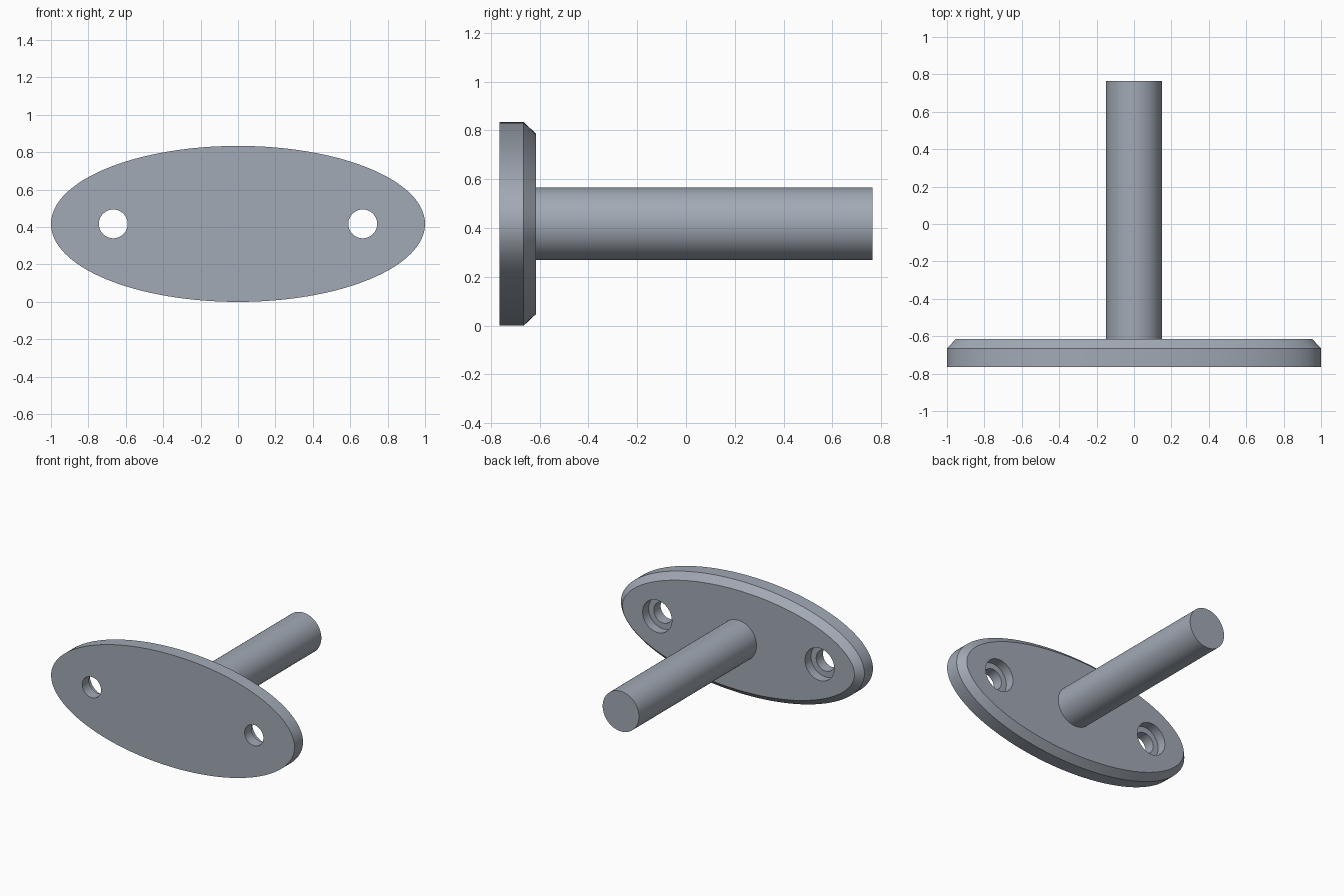
import bpy, bmesh, math
from mathutils import Vector

if "Cube" in bpy.data.objects:
    bpy.data.objects.remove(bpy.data.objects["Cube"], do_unlink=True)

HALF_W, HALF_H = 1.0, 0.417
MID_Z = HALF_H
FRONT, EDGE, BACK, TIP = -0.765, -0.665, -0.615, 0.765
BEVEL = 0.047

steel = bpy.data.materials.new("blue_grey_steel")
steel.use_nodes = True
colour = (0.36, 0.40, 0.46, 1)
steel.diffuse_color = colour
steel.node_tree.nodes["Principled BSDF"].inputs["Base Color"].default_value = colour


def ellipse_ring(y, inset, count=128):
    """Points of an ellipse moved inward along its normals."""
    ring = []
    for i in range(count):
        a = math.tau * i / count
        normal = Vector((HALF_H * math.cos(a), 0, HALF_W * math.sin(a))).normalized()
        point = Vector((HALF_W * math.cos(a), y, MID_Z + HALF_H * math.sin(a)))
        ring.append(point - normal * inset)
    return ring


def loft(name, rings):
    """Closed solid skinned through equal rings."""
    bm = bmesh.new()
    loops = [[bm.verts.new(p) for p in ring] for ring in rings]
    for low, high in zip(loops, loops[1:]):
        for i in range(len(low)):
            j = (i + 1) % len(low)
            bm.faces.new((low[i], low[j], high[j], high[i]))
    bm.faces.new(loops[0])
    bm.faces.new(loops[-1])
    bmesh.ops.recalc_face_normals(bm, faces=bm.faces)
    mesh = bpy.data.meshes.new(name)
    bm.to_mesh(mesh)
    bm.free()
    mesh.materials.append(steel)
    obj = bpy.data.objects.new(name, mesh)
    bpy.context.collection.objects.link(obj)
    return obj


def rod(name, x, profile, count=64):
    """Round solid along y from (y, radius) pairs."""
    angles = [math.tau * i / count for i in range(count)]
    return loft(name, [[Vector((x + r * math.cos(a), y, MID_Z + r * math.sin(a)))
                        for a in angles] for y, r in profile])


def select(obj):
    bpy.ops.object.select_all(action='DESELECT')
    obj.select_set(True)
    bpy.context.view_layer.objects.active = obj


# Oval mounting plate with a chamfered back rim
plate = loft("mounting_plate", [ellipse_ring(FRONT, 0), ellipse_ring(EDGE, 0),
                                ellipse_ring(BACK, BEVEL)])

# Counterbored screw holes
for side in (-1, 1):
    step = BACK - 0.07
    cutter = rod("screw_hole_cutter", side * 0.667,
                 [(FRONT - 0.1, 0.077), (step, 0.077), (step, 0.12), (BACK + 0.1, 0.12)])
    cutter.hide_render = True
    select(plate)
    cut = plate.modifiers.new("screw_hole", 'BOOLEAN')
    cut.operation = 'DIFFERENCE'
    cut.solver = 'EXACT'
    cut.object = cutter
    bpy.ops.object.modifier_apply(modifier=cut.name)
    bpy.data.objects.remove(cutter, do_unlink=True)

# Round peg standing out from the back
peg = rod("peg", 0, [(BACK - 0.01, 0.149), (TIP, 0.149)])

for part in (plate, peg):
    select(part)
    bpy.ops.object.shade_smooth_by_angle(angle=math.radians(30))
